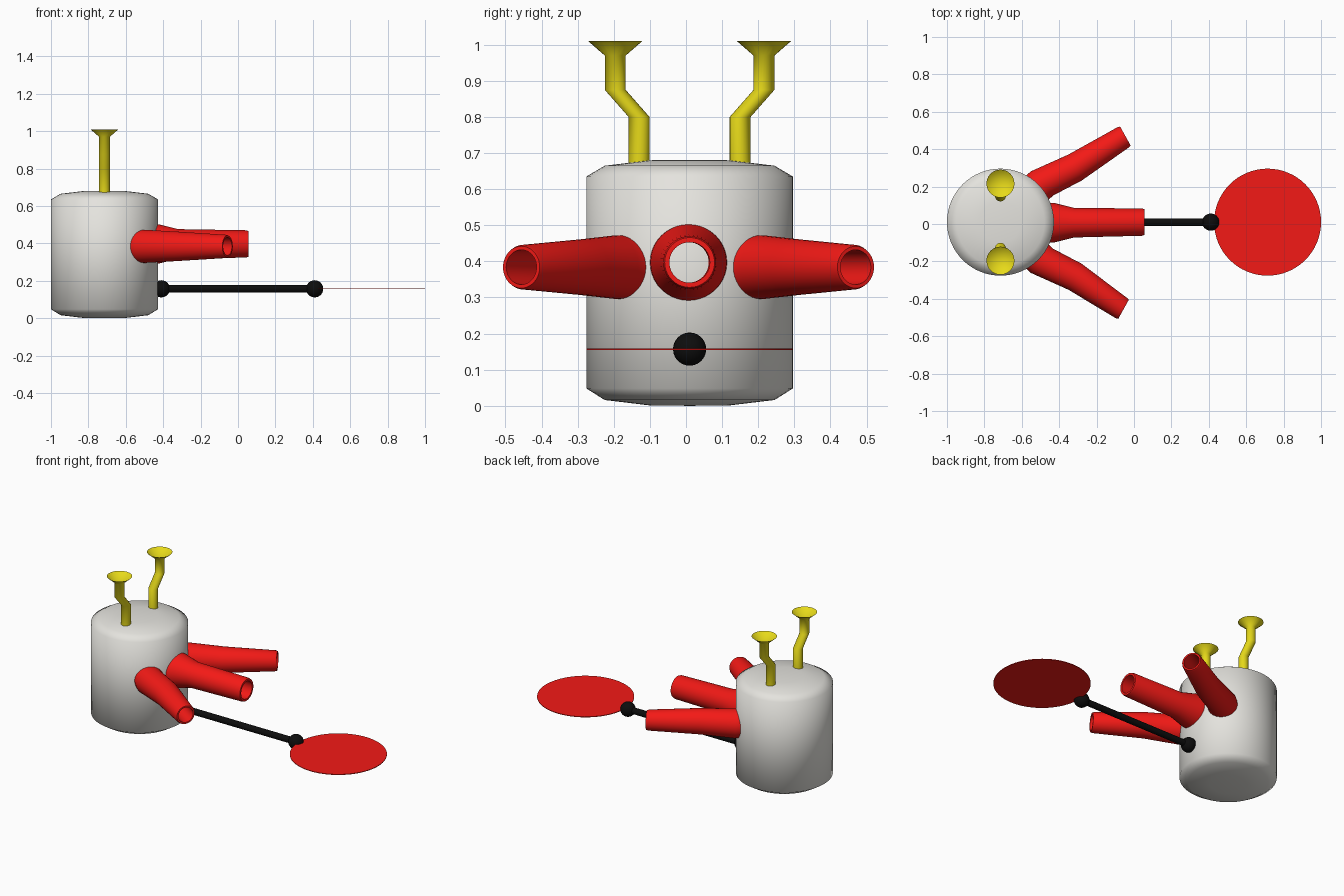
import bpy, bmesh, math
from mathutils import Vector

if "Cube" in bpy.data.objects:
    bpy.data.objects.remove(bpy.data.objects["Cube"])

CY = 0.01        # symmetry axis of the model in y
BX = -0.714      # body axis in x


def material(name, rgb):
    m = bpy.data.materials.new(name)
    m.diffuse_color = (*rgb, 1)
    m.use_nodes = True
    m.node_tree.nodes["Principled BSDF"].inputs["Base Color"].default_value = m.diffuse_color
    return m


RED = material("red", (0.9, 0.01, 0.008))
YELLOW = material("yellow", (0.8, 0.7, 0.01))
BLACK = material("black", (0.004, 0.004, 0.004))
WHITE = material("off_white", (0.78, 0.77, 0.73))


def loft(name, rings, mat, seg=40, cap_start=False, cap_end=False, angle=35):
    """Skin circles given as (centre, axis direction, radius); radius 0 is an apex."""
    bm = bmesh.new()
    loops = []
    for c, d, r in rings:
        c, d = Vector(c), Vector(d).normalized()
        if r == 0:
            loops.append([bm.verts.new(c)])
            continue
        ref = Vector((1, 0, 0)) if abs(d.z) > 0.9 else Vector((0, 0, 1))
        u = ref.cross(d).normalized()
        v = d.cross(u)
        loops.append([bm.verts.new(c + r * (math.cos(t) * u + math.sin(t) * v))
                      for t in (2 * math.pi * i / seg for i in range(seg))])
    for a, b in zip(loops, loops[1:]):
        for i in range(seg):
            j = (i + 1) % seg
            if len(b) == 1:
                bm.faces.new((a[i], a[j], b[0]))
            elif len(a) == 1:
                bm.faces.new((a[0], b[j], b[i]))
            else:
                bm.faces.new((a[i], a[j], b[j], b[i]))
    if cap_start:
        bm.faces.new(loops[0][::-1])
    if cap_end:
        bm.faces.new(loops[-1])
    me = bpy.data.meshes.new(name)
    bm.to_mesh(me)
    bm.free()
    me.materials.append(mat)
    ob = bpy.data.objects.new(name, me)
    bpy.context.collection.objects.link(ob)
    me.shade_smooth()
    me.set_sharp_from_angle(angle=math.radians(angle))
    return ob


def upright(name, x, y, profile, mat, **kw):
    return loft(name, [((x, y, z), (0, 0, 1), r) for r, z in profile], mat, **kw)


# Drum body with softened rims
upright("body", BX, CY, [(0, 0), (0.11, 0.001), (0.235, 0.016), (0.286, 0.048),
                         (0.286, 0.635), (0.235, 0.665), (0.11, 0.68), (0, 0.681)],
        WHITE, seg=64, angle=60)

# Cranked yellow stalks with conical cups on top
for side, name in ((-1, "left_stalk"), (1, "right_stalk")):
    path = [(0.14, 0.66, 0.029), (0.14, 0.80, 0.029), (0.206, 0.875, 0.029),
            (0.206, 0.97, 0.029), (0.206, 1.01, 0.075), (0.206, 0.95, 0)]
    loft(name, [((BX, CY + side * o, z), (0, 0, 1), r) for o, z, r in path],
         YELLOW, seg=24, cap_start=True, angle=60)


# Hollow red nozzles: flared root, slight bend, open tip
def nozzle(name, path, wall):
    """path: (x, y, z, heading in degrees, outer radius)"""
    rings = [((x, y, z), (math.cos(math.radians(a)), math.sin(math.radians(a)), 0), r)
             for x, y, z, a, r in path]
    tip, d, r = rings[-1]
    back = Vector(tip) - 0.012 * Vector(d)
    outer = rings[:-1] + [(back, d, r), (tip, d, r - 0.004)]
    inner = [(c, dd, r - wall) for c, dd, _ in reversed(rings)]
    loft(name, outer + inner, RED)


nozzle("middle_nozzle", [(-0.455, 0.007, 0.397, 0, 0.107), (-0.425, 0.007, 0.397, 0, 0.105),
                         (-0.32, 0.007, 0.397, 0, 0.079), (0.055, 0.01, 0.397, 0, 0.073)], 0.017)
for side, name, tip in ((-1, "left_nozzle", (-0.056, -0.456)),
                        (1, "right_nozzle", (-0.046, 0.470))):
    c = math.cos(math.radians(43))
    s = math.sin(math.radians(43))
    nozzle(name, [(BX + 0.265 * c, CY + side * 0.265 * s, 0.384, side * 43, 0.088),
                  (BX + 0.303 * c, CY + side * 0.303 * s, 0.384, side * 43, 0.088),
                  (-0.315, CY + side * 0.292, 0.384, side * 27, 0.078),
                  (*tip, 0.384, side * 29, 0.062)], 0.014)

# Black rod with a ball joint at each end
loft("rod", [((x, CY, 0.157), (1, 0, 0), 0.02) for x in (-0.41, 0.41)], BLACK,
     seg=24, cap_start=True, cap_end=True)
for x, name in ((-0.41, "inner_ball"), (0.41, "outer_ball")):
    n = 12
    upright(name, x, CY, [(0.046 * math.sin(math.pi * i / n) if 0 < i < n else 0,
                           0.157 - 0.046 * math.cos(math.pi * i / n)) for i in range(n + 1)],
            BLACK, seg=24)

# Thin red disc at the end of the rod
upright("disc", 0.714, CY, [(0.286, 0.155), (0.286, 0.159)], RED, seg=64,
        cap_start=True, cap_end=True)
